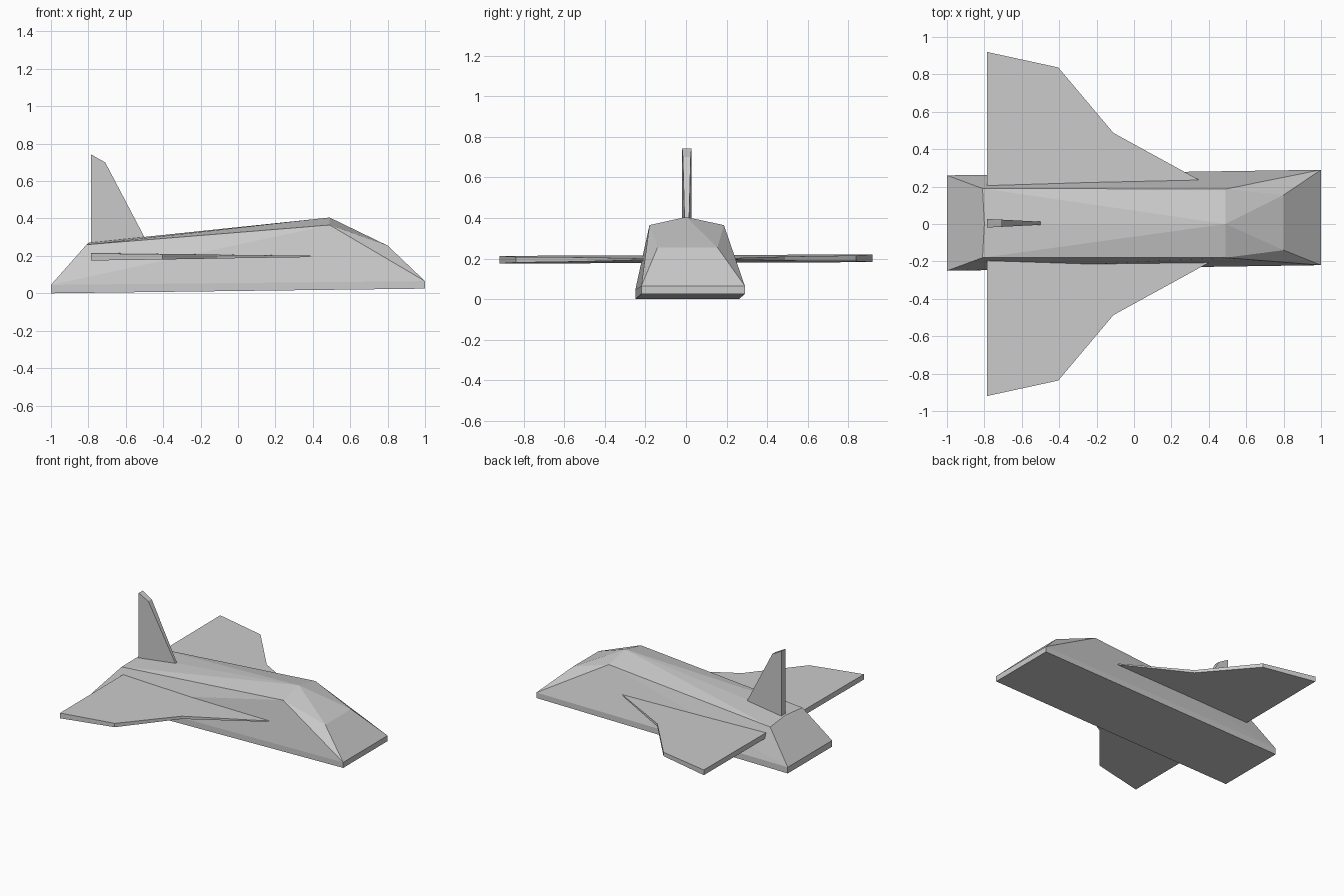
import bpy, bmesh

if "Cube" in bpy.data.objects:
    bpy.data.objects.remove(bpy.data.objects["Cube"])


def finish(name, bm):
    bmesh.ops.recalc_face_normals(bm, faces=bm.faces)
    me = bpy.data.meshes.new(name)
    bm.to_mesh(me)
    bm.free()
    ob = bpy.data.objects.new(name, me)
    bpy.context.collection.objects.link(ob)
    return ob


def wedge(name, profile, place, thick_back, thick_front):
    """Plate from an (x, span) outline, tapering in thickness from tail to nose."""
    x0, x1 = min(p[0] for p in profile), max(p[0] for p in profile)
    bm = bmesh.new()
    sides = []
    for s in (-1, 1):
        ring = []
        for x, span in profile:
            t = (x - x0) / (x1 - x0)
            half = thick_back + (thick_front - thick_back) * t
            ring.append(bm.verts.new(place(x, span, s * half)))
        bm.faces.new(ring)
        sides.append(ring)
    a, b = sides
    for i in range(len(a)):
        j = (i + 1) % len(a)
        bm.faces.new((a[i], a[j], b[j], b[i]))
    return finish(name, bm)


# Fuselage: faceted convex body from stations (x, y low, y high, z)
stations = [
    (-1.0, -0.25, 0.26, 0.0), (-1.0, -0.25, 0.26, 0.045),
    (-0.81, -0.18, 0.19, 0.26),
    (0.49, -0.18, 0.187, 0.365),
    (0.80, -0.14, 0.155, 0.255),
    (1.0, -0.22, 0.29, 0.065), (1.0, -0.22, 0.29, 0.025),
]
bm = bmesh.new()
for x, lo, hi, z in stations:
    bm.verts.new((x, lo, z))
    bm.verts.new((x, hi, z))
# Top ridge
bm.verts.new((-0.80, 0.0, 0.27))
bm.verts.new((0.49, 0.0, 0.405))
bmesh.ops.convex_hull(bm, input=bm.verts)
bmesh.ops.dissolve_limit(bm, angle_limit=0.003, verts=bm.verts, edges=bm.edges)
finish("fuselage", bm)

# Double-delta wings, roots buried in the fuselage
wing = [(-0.787, 0.17), (-0.787, 0.92), (-0.405, 0.837), (-0.11, 0.487),
        (0.34, 0.24), (0.43, 0.19), (0.43, 0.17)]
for name, side in (("left_wing", 1), ("right_wing", -1)):
    wedge(name, wing,
          lambda x, y, h, s=side: (x, s * y, 0.198 + 0.004 * s * y + h),
          0.019, 0.003)

# Tail fin
fin = [(-0.785, 0.23), (-0.785, 0.742), (-0.71, 0.70), (-0.50, 0.30), (-0.47, 0.24)]
wedge("tail_fin", fin, lambda x, z, h: (x, 0.004 + h, z), 0.023, 0.007)
